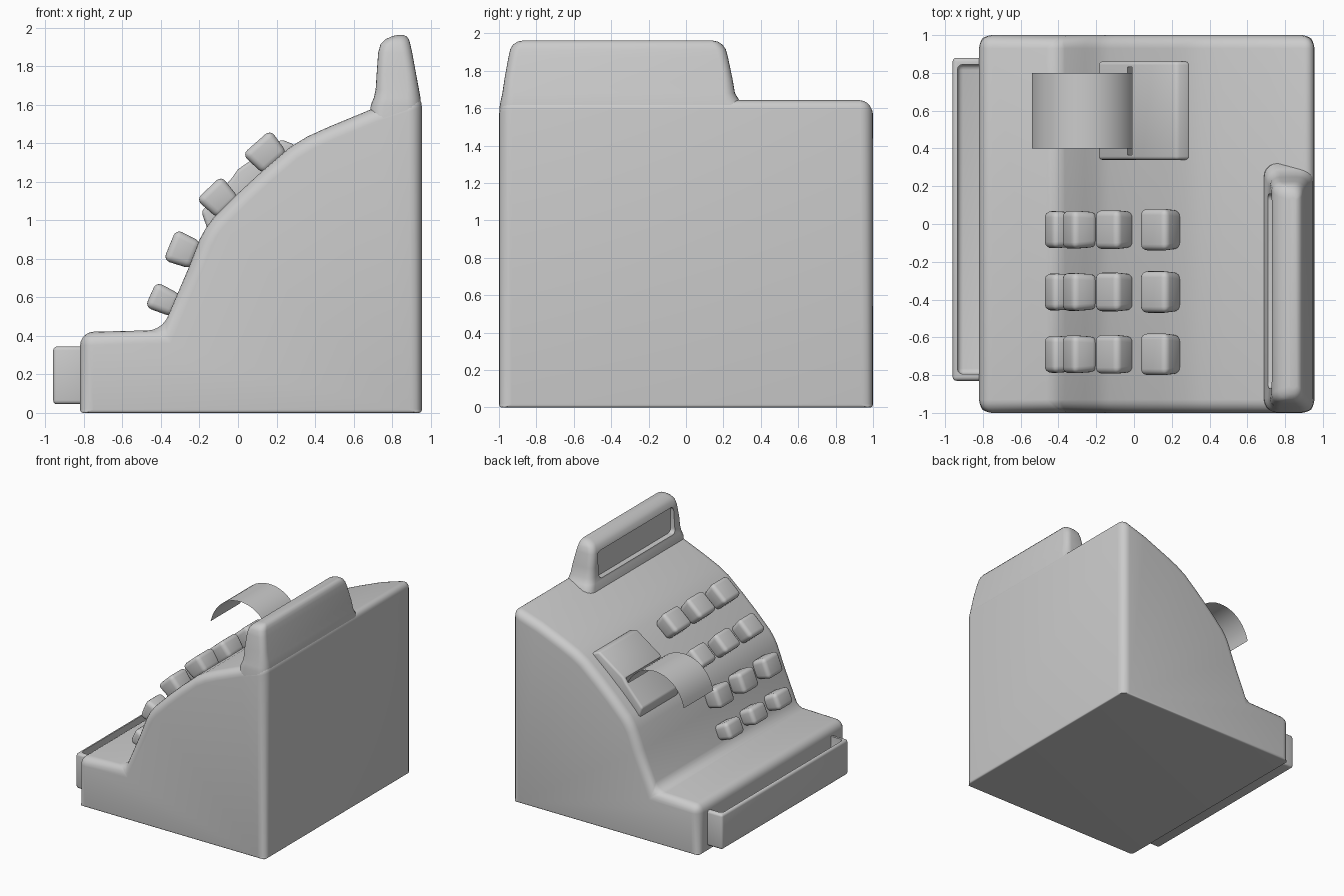
import bpy, bmesh, math
from mathutils import Vector

if "Cube" in bpy.data.objects:
    bpy.data.objects.remove(bpy.data.objects["Cube"])


def add_object(name, bm):
    bmesh.ops.recalc_face_normals(bm, faces=bm.faces)
    me = bpy.data.meshes.new(name)
    bm.to_mesh(me)
    bm.free()
    ob = bpy.data.objects.new(name, me)
    bpy.context.collection.objects.link(ob)
    return ob


def activate(ob):
    bpy.ops.object.select_all(action='DESELECT')
    ob.select_set(True)
    bpy.context.view_layer.objects.active = ob


def smooth(ob, angle=40):
    activate(ob)
    bpy.ops.object.shade_smooth_by_angle(angle=math.radians(angle))


def bevel(ob, width, segments=4, limit='ANGLE'):
    m = ob.modifiers.new("round", 'BEVEL')
    m.width, m.segments, m.limit_method = width, segments, limit
    m.use_clamp_overlap = False
    activate(ob)
    bpy.ops.object.modifier_apply(modifier=m.name)


def cut(ob, cutter):
    m = ob.modifiers.new("cut", 'BOOLEAN')
    m.operation, m.object, m.solver = 'DIFFERENCE', cutter, 'EXACT'
    activate(ob)
    bpy.ops.object.modifier_apply(modifier=m.name)
    bpy.data.objects.remove(cutter)


def prism(name, profile, y0, y1):
    """Side profile (x, z) swept from y0 to y1."""
    bm = bmesh.new()
    f = bm.faces.new([bm.verts.new((x, y0, z)) for x, z in profile])
    r = bmesh.ops.extrude_face_region(bm, geom=[f])
    vs = [g for g in r["geom"] if isinstance(g, bmesh.types.BMVert)]
    bmesh.ops.translate(bm, verts=vs, vec=(0, y1 - y0, 0))
    return add_object(name, bm)


def box(name, lo, hi, tilt=0.0):
    c = [(a + b) / 2 for a, b in zip(lo, hi)]
    bm = bmesh.new()
    bmesh.ops.create_cube(bm, size=1)
    bmesh.ops.scale(bm, verts=bm.verts, vec=[b - a for a, b in zip(lo, hi)])
    ob = add_object(name, bm)
    ob.location = c
    ob.rotation_euler.y = tilt
    return ob


def rounded_rect(x0, x1, y0, y1, r, z, n=5):
    pts = []
    for cx, cy, a in ((x1 - r, y1 - r, 0), (x0 + r, y1 - r, 90),
                      (x0 + r, y0 + r, 180), (x1 - r, y0 + r, 270)):
        for i in range(n + 1):
            t = math.radians(a + 90 * i / n)
            pts.append((cx + r * math.cos(t), cy + r * math.sin(t), z))
    return pts


# Body: stepped, sloping side profile with softened rims
body = prism("body", [(-.82, 0), (.955, 0), (.955, 1.66), (.7, 1.58), (.47, 1.485),
                      (.36, 1.435), (.27, 1.38), (.13, 1.26), (0, 1.14), (-.13, 1.01),
                      (-.17, .955), (-.2, .9), (-.26, .745), (-.395, .43), (-.82, .42)], -1, 1)
bm = bmesh.new()
bm.from_mesh(body.data)
weight = bm.edges.layers.float.new("bevel_weight_edge")
for e in bm.edges:
    if e.calc_face_angle() > .5:
        low = all(v.co.z < .01 for v in e.verts)
        e[weight] = .25 if low else 1
bm.to_mesh(body.data)
bm.free()
bevel(body, .07, 5, 'WEIGHT')
smooth(body)

# Display housing: lofted, flaring into the body
bm = bmesh.new()
rings = []
for z, x0, x1, y0, y1, r in ((1.45, .68, .953, -1, .34, .07), (1.60, .69, .95, -.998, .32, .07),
                             (1.635, .705, .948, -.992, .29, .07), (1.68, .715, .94, -.982, .262, .06),
                             (1.76, .72, .925, -.97, .248, .05), (1.87, .728, .905, -.95, .225, .05),
                             (1.915, .74, .895, -.94, .213, .05), (1.94, .765, .888, -.925, .195, .05),
                             (1.956, .80, .875, -.90, .17, .035), (1.962, .825, .86, -.87, .14, .015)):
    rings.append([bm.verts.new(p) for p in rounded_rect(x0, x1, y0, y1, r, z)])
for a, b in zip(rings, rings[1:]):
    for i in range(len(a)):
        j = (i + 1) % len(a)
        bm.faces.new((a[i], a[j], b[j], b[i]))
bm.faces.new(rings[0])
bm.faces.new(rings[-1])
housing = add_object("display_housing", bm)

# Recessed display window
bm = bmesh.new()
loop = [bm.verts.new((.6, p[0], p[1])) for p in rounded_rect(-.87, .16, 1.65, 1.875, .035, 0)]
f = bm.faces.new(loop)
r = bmesh.ops.extrude_face_region(bm, geom=[f])
bmesh.ops.translate(bm, vec=(.155, 0, 0),
                    verts=[g for g in r["geom"] if isinstance(g, bmesh.types.BMVert)])
cut(housing, add_object("window_cutter", bm))
smooth(housing)

# Keys: four rows of three, following the slope
rows = ((-.395, .59, .41, .91, .145, .20), (-.295, .85, .38, .92, .175, .205),
        (-.11, 1.12, .72, .69, .18, .21), (.135, 1.355, .75, .66, .195, .225))
for i, (x, z, nz, nx, length, width) in enumerate(rows):
    for j, y in enumerate((-.03, -.36, -.69)):
        bm = bmesh.new()
        bmesh.ops.create_cube(bm, size=1)
        bmesh.ops.scale(bm, verts=bm.verts, vec=(length, width, .15))
        for v in bm.verts:
            if v.co.z < 0:
                v.co.x *= .85
                v.co.y *= .9
        key = add_object(f"key_{i + 1}_{j + 1}", bm)
        bevel(key, .035, 4)
        key.location = (x + .01, y, z - .005)
        key.rotation_euler.y = -math.atan2(nx, nz)
        smooth(key)

# Receipt printer cover with slot
cover = prism("printer_cover", [(-.15, .93), (-.19, 1.045), (-.035, 1.215), (.0, 1.265),
                                (.225, 1.42), (.30, 1.39), (.12, 1.12)], .34, .86)
bevel(cover, .018, 3)
slot = box("slot_cutter", (-.04, .365, 1.13), (0, .83, 1.33), math.radians(-30))
cut(cover, slot)
smooth(cover, 35)

# Curled receipt paper: a single thin sheet
ctrl = [Vector(p) for p in ((.02, 1.10), (-.02, 1.43), (-.46, 1.46), (-.54, 1.12))]
bm = bmesh.new()
prev = None
for i in range(21):
    t = i / 20
    p = (ctrl[0] * (1 - t) ** 3 + ctrl[1] * 3 * t * (1 - t) ** 2
         + ctrl[2] * 3 * t * t * (1 - t) + ctrl[3] * t ** 3)
    cur = [bm.verts.new((p.x, y, p.y)) for y in (.4, .8)]
    if prev:
        bm.faces.new((prev[0], prev[1], cur[1], cur[0]))
    prev = cur
smooth(add_object("receipt_paper", bm))

# Cash drawer front with a hollow grip behind its lip
drawer = box("cash_drawer", (-.96, -.83, .045), (-.78, .88, .345))
bevel(drawer, .02, 3)
pocket = box("pocket_cutter", (-.935, -.795, .23), (-.70, .845, .5))
bevel(pocket, .03, 3)
cut(drawer, pocket)
smooth(drawer)
